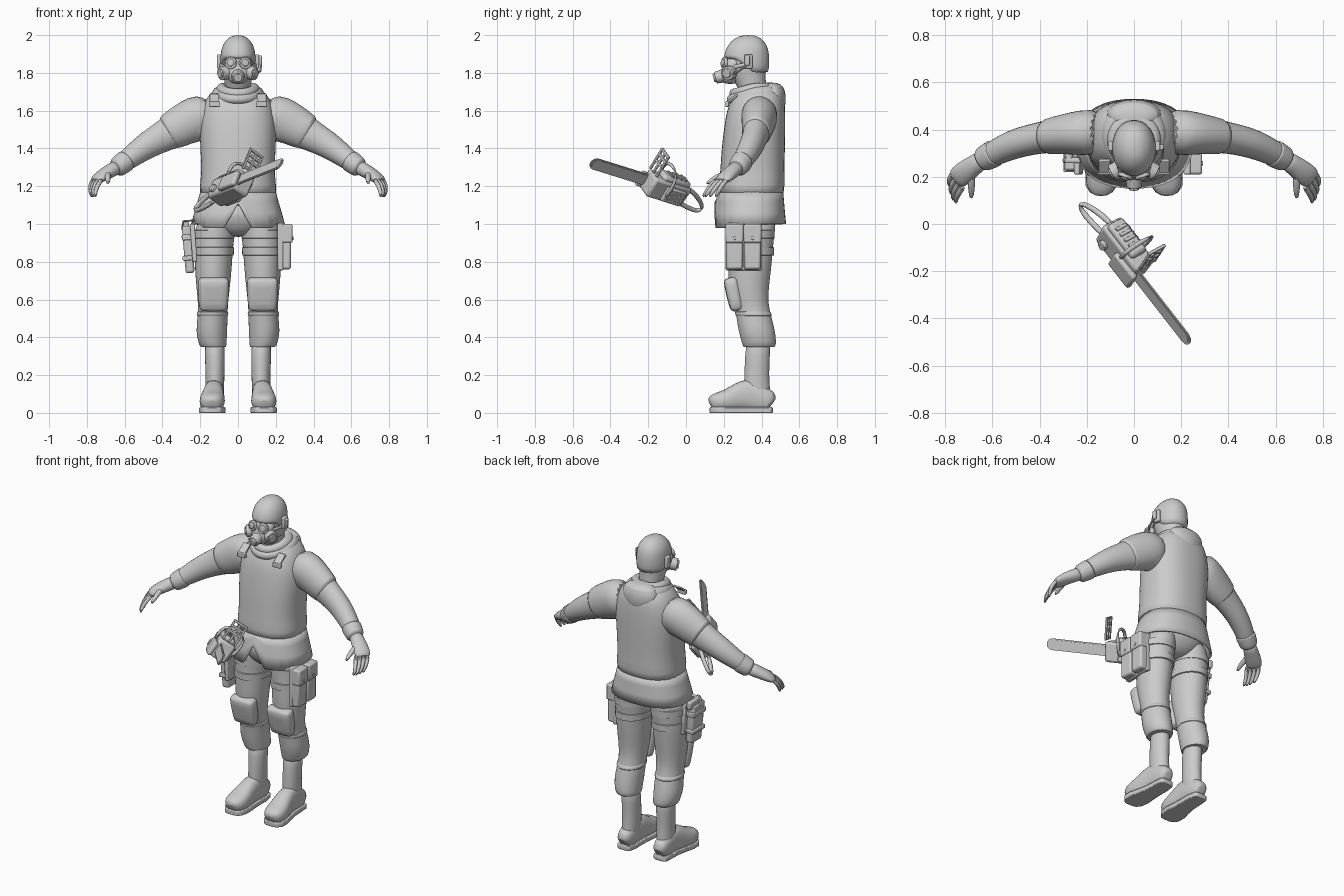
import bpy, bmesh, math
from mathutils import Vector, Matrix

grey = bpy.data.materials.new("matte grey")
grey.diffuse_color = (0.6, 0.6, 0.6, 1)


def finish(name, bm, angle=40, sub=0, solid=0, bevel=0):
    bmesh.ops.recalc_face_normals(bm, faces=bm.faces)
    me = bpy.data.meshes.new(name)
    bm.to_mesh(me)
    bm.free()
    ob = bpy.data.objects.new(name, me)
    bpy.context.collection.objects.link(ob)
    me.materials.append(grey)
    if solid:
        m = ob.modifiers.new("solid", "SOLIDIFY")
        m.thickness = solid
    if bevel:
        m = ob.modifiers.new("bevel", "BEVEL")
        m.width, m.segments = bevel, 2
    if sub:
        m = ob.modifiers.new("sub", "SUBSURF")
        m.levels = m.render_levels = sub
    bpy.ops.object.select_all(action="DESELECT")
    bpy.context.view_layer.objects.active = ob
    ob.select_set(True)
    bpy.ops.object.shade_smooth_by_angle(angle=math.radians(angle))
    return ob


def ring(c, u, v, a, b, sides=16, n=2.0):
    """Superellipse ring around c in the plane of u and v."""
    out = []
    for i in range(sides):
        t = 2 * math.pi * i / sides
        p, q = math.cos(t), math.sin(t)
        out.append(c + u * math.copysign(abs(p) ** (2 / n), p) * a + v * math.copysign(abs(q) ** (2 / n), q) * b)
    return out


def loft(name, rings, caps=True, loop=False, **kw):
    bm = bmesh.new()
    rows = [[bm.verts.new(p) for p in r] for r in rings]
    k = len(rows[0])
    pairs = list(zip(rows, rows[1:])) + ([(rows[-1], rows[0])] if loop else [])
    for r, q in pairs:
        for i in range(k):
            bm.faces.new((r[i], r[(i + 1) % k], q[(i + 1) % k], q[i]))
    if caps and not loop:
        bm.faces.new(rows[0])
        bm.faces.new(rows[-1])
    return finish(name, bm, **kw)


X, Y, Z = Vector((1, 0, 0)), Vector((0, 1, 0)), Vector((0, 0, 1))


def stack(name, rows, s=1, n=2.0, sides=20, **kw):
    """Horizontal rings: z, x, y, half width, half depth."""
    return loft(name, [ring(Vector((s * x, y, z)), X, Y, a, b, sides, n) for z, x, y, a, b in rows], **kw)


def tube(name, pts, s=1, sides=14, n=2.0, loop=False, **kw):
    """Rings across a path: x, y, z, half width, half height."""
    P = [Vector((s * p[0], p[1], p[2])) for p in pts]
    rings = []
    for i, p in enumerate(P):
        a = P[i - 1] if i or loop else p
        b = P[(i + 1) % len(P)] if i < len(P) - 1 or loop else p
        d = (b - a).normalized()
        side = d.cross(Z)
        side = side.normalized() if side.length > 1e-3 else X
        rings.append(ring(p, side, side.cross(d), pts[i][3], pts[i][4], sides, n))
    return loft(name, rings, loop=loop, **kw)


def frame(c, u=X, v=Y, w=Z):
    m = Matrix((u, v, w)).transposed().to_4x4()
    m.translation = Vector(c)
    return m


def box(name, mat, size, bevel=0.006, taper=1.0, **kw):
    bm = bmesh.new()
    bmesh.ops.create_cube(bm, size=1)
    for v in bm.verts:
        k = taper if v.co.z < 0 else 1
        v.co = mat @ Vector((v.co.x * size[0] * k, v.co.y * size[1] * k, v.co.z * size[2]))
    return finish(name, bm, bevel=bevel, **kw)


def disc(name, c, axis, r, depth, r2=None, bevel=0.004):
    bm = bmesh.new()
    bmesh.ops.create_cone(bm, cap_ends=True, segments=24, radius1=r, radius2=r2 or r, depth=depth)
    bm.transform(Matrix.Translation(c) @ Vector(axis).to_track_quat("Z", "Y").to_matrix().to_4x4())
    return finish(name, bm, bevel=bevel)


# Torso vest, jacket skirt and pelvis
stack("vest", [(1.13, 0, .345, .216, .178), (1.2, 0, .348, .2, .174), (1.3, 0, .352, .195, .17), (1.42, 0, .357, .201, .168),
               (1.52, 0, .365, .205, .162), (1.6, 0, .37, .195, .156), (1.67, 0, .383, .168, .138),
               (1.71, 0, .385, .13, .11), (1.74, 0, .38, .07, .08)], n=2.4, sides=28, sub=1)
skirt = [ring(Vector((0, y, z)), X, Y, a, b, 48, 2.3) for z, y, a, b in
         [(1.17, .347, .2, .168), (1.12, .345, .214, .174), (1.06, .342, .232, .182), (1.0, .34, .248, .19)]]
for k, r in enumerate(skirt):
    for p in r:
        if p.y < .34:
            p.z += max(0, .11 - abs(p.x) * 1.7) * k / 3
        if k == 3 and p.y < .3 and .07 < abs(p.x) < .2:
            p.z -= .02
loft("jacket_skirt", skirt, caps=False, solid=.012)
stack("pelvis", [(.93, 0, .345, .05, .07), (.97, 0, .345, .13, .12), (1.03, 0, .345, .205, .15), (1.12, 0, .345, .2, .16)], n=2.3, sub=1)

# Collar and hood around the neck
for name, rx, ry, cy, zb, zf, r0, r1 in [("collar", .088, .108, .355, 1.715, 1.69, .028, .036),
                                         ("hood", .105, .135, .365, 1.69, 1.66, .026, .05)]:
    pts = []
    for i in range(20):
        t = 2 * math.pi * i / 20
        k = (1 + math.cos(t)) / 2
        r = r0 + (r1 - r0) * k
        pts.append((rx * math.sin(t), cy + ry * math.cos(t) * (.85 + .1 * (1 - k)), zf + (zb - zf) * min(1, k * 2),
                    r * .95, r))
    tube(name, pts, loop=True, sides=10, sub=1)
stack("hood_drape", [(1.59, 0, .47, .05, .045), (1.63, 0, .47, .1, .058), (1.68, 0, .465, .125, .065), (1.73, 0, .46, .105, .06),
                     (1.75, 0, .45, .06, .03)], sub=1)

# Head and helmet
stack("head", [(1.66, 0, .36, .068, .07), (1.75, 0, .345, .07, .08), (1.8, 0, .32, .078, .1), (1.86, 0, .32, .086, .11),
               (1.92, 0, .32, .08, .1)], sub=1)
dome = [ring(Vector((0, y, z)), X, Y, a, b, 24, 2.1) for z, y, a, b in
        [(1.78, .322, .09, .114), (1.83, .322, .094, .12), (1.9, .322, .094, .12), (1.95, .325, .083, .105),
         (1.985, .328, .054, .07), (2.0, .33, .022, .03)]]
for p in dome[0] + dome[1]:
    k = min(1, max(0, (.36 - p.y) / .1))
    p.z += (1.875 if p in dome[0] else 1.885) * k - p.z * k
loft("helmet", dome, sub=1)

# Breathing mask
stack("mask", [(1.74, 0, .235, .03, .035), (1.765, 0, .232, .052, .052), (1.8, 0, .238, .068, .056), (1.84, 0, .25, .076, .056),
               (1.885, 0, .26, .076, .056)], sub=1)
disc("mask_nozzle", (0, .18, 1.78), (0, -1, -.25), .036, .05, .031)
disc("mask_outlet", (0, .154, 1.775), (0, -1, -.25), .023, .018)
for s in (-1, 1):
    disc("eye_rim", (s * .037, .203, 1.852), (s * .35, -1, .1), .032, .018)
    disc("eye_lens", (s * .039, .195, 1.853), (s * .35, -1, .1), .024, .016, .016)
    disc("filter", (s * .072, .228, 1.8), (s * .85, -.5, -.15), .037, .045)
    disc("filter_cap", (s * .092, .216, 1.797), (s * .85, -.5, -.15), .025, .016)
    box("earpiece", frame((s * .1, .33, 1.86)), (.022, .042, .075))
    tube("mask_strap", [(.068, .25, 1.83, .005, .01), (.092, .29, 1.84, .005, .01), (.096, .34, 1.845, .005, .01)], s, sides=8)
box("radio", frame((.118, .325, 1.865)), (.016, .025, .055))
tube("radio_boom", [(.122, .32, 1.84, .006, .006), (.118, .28, 1.81, .006, .006), (.09, .235, 1.79, .006, .006)], sides=8)

for s in (-1, 1):
    # Arms and gloves
    tube("arm", [(.12, .39, 1.585, .1, .115), (.23, .385, 1.55, .092, .122), (.32, .377, 1.505, .076, .1), (.40, .365, 1.462, .068, .084),
                 (.48, .348, 1.418, .066, .074), (.55, .322, 1.368, .061, .063), (.61, .29, 1.322, .053, .053),
                 (.66, .262, 1.288, .046, .046)], s, sub=1)
    tube("sleeve", [(.13, .39, 1.6, .1, .1), (.22, .388, 1.562, .1, .124), (.3, .38, 1.52, .086, .112), (.37, .37, 1.482, .079, .1),
                    (.375, .37, 1.479, .068, .085)], s, sub=1)
    tube("glove_cuff", [(.585, .305, 1.342, .05, .05), (.592, .3, 1.336, .063, .063), (.618, .286, 1.316, .057, .057),
                        (.64, .274, 1.3, .056, .056), (.652, .267, 1.293, .042, .042)], s, sub=1)
    tube("palm", [(.635, .277, 1.304, .042, .042), (.67, .255, 1.285, .042, .038), (.71, .225, 1.262, .05, .034),
                  (.745, .197, 1.237, .05, .026), (.76, .185, 1.225, .038, .015)], s, sub=1)
    for k, l in [(-.036, .95), (-.012, 1.05), (.012, 1.0), (.036, .85)]:
        a, b = .742 + k * .6, .192 + k * .8
        tube("finger", [(a, b, 1.24, .013, .014), (a + .024 * l, b - .035 * l, 1.205, .013, .014),
                        (a + .03 * l - k * .2, b - .062 * l, 1.168, .012, .012), (a + .024 * l - k * .3, b - .078 * l, 1.142, .007, .007)],
             s, sides=8, sub=1)
    tube("thumb", [(.69, .235, 1.272, .02, .02), (.69, .185, 1.258, .018, .018), (.688, .14, 1.235, .015, .015),
                   (.69, .107, 1.212, .008, .008)], s, sides=8, sub=1)
    # Shoulder buckles and straps
    box("shoulder_strap", frame((s * .125, .245, 1.665), X, Vector((0, .8, .6)), Vector((0, -.6, .8))), (.05, .07, .012), .003)
    box("strap_buckle", frame((s * .125, .218, 1.635)), (.056, .02, .03), .004)

    # Trousers
    stack("trouser_leg", [(1.06, .105, .345, .09, .14), (.97, .122, .345, .11, .128), (.9, .128, .342, .105, .122), (.8, .13, .338, .1, .118),
                          (.72, .131, .335, .095, .112), (.64, .132, .335, .087, .102), (.57, .132, .345, .079, .092),
                          (.5, .135, .362, .08, .094), (.43, .14, .375, .084, .098), (.37, .135, .388, .075, .092),
                          (.345, .13, .388, .07, .086), (.35, .125, .38, .05, .06)], s, sub=1)
    for z, y, r in [(.945, .343, .109), (.855, .34, .105)]:
        stack("thigh_band", [(z - .022, .128, y, r - .004, .122), (z - .02, .128, y, r, .126), (z + .02, .127, y, r + .002, .127),
                             (z + .022, .127, y, r - .003, .122)], s, sides=32)
    stack("knee_fold", [(.5, .135, .36, .07, .085), (.515, .135, .36, .086, .1), (.535, .134, .352, .084, .097), (.55, .133, .35, .07, .08)], s, sub=1)
    # Knee pad
    tilt = Matrix.Rotation(math.radians(12), 4, "X")
    box("knee_pad", frame((s * .13, .253, .628)) @ tilt, (.172, .085, .185), .028, .9, sub=1)

    # Boots
    stack("boot_shaft", [(.4, .124, .385, .052, .066), (.3, .122, .378, .054, .066), (.2, .122, .374, .05, .066), (.13, .122, .375, .05, .07),
                         (.05, .124, .385, .046, .066)], s, sub=1)
    foot = [(.128, .46, .05, .028, .03), (.128, .45, .06, .045, .055), (.125, .4, .075, .052, .072), (.127, .33, .1, .053, .092),
            (.131, .27, .082, .06, .075), (.136, .21, .064, .07, .056), (.139, .16, .058, .066, .05), (.139, .132, .052, .046, .038),
            (.139, .125, .048, .022, .02)]
    tube("boot_foot", foot, s, n=2.5, sub=1)
    sole = [(s * x, y, w) for x, y, z, w, h in foot]
    bm = bmesh.new()
    lo = [bm.verts.new((x + d * w, y, 0)) for d, seq in ((1, sole), (-1, sole[::-1])) for x, y, w in seq]
    up = bmesh.ops.extrude_face_region(bm, geom=[bm.faces.new(lo)])["geom"]
    bmesh.ops.translate(bm, vec=(0, 0, .03), verts=[g for g in up if isinstance(g, bmesh.types.BMVert)])
    finish("boot_sole", bm, bevel=.005)

# Double pouch on one thigh
for y in (.257, .352):
    box("pouch", frame((.245, y, .865)), (.07, .088, .21), .012)
    box("pouch_flap", frame((.25, y, .95)), (.078, .094, .1), .01)
    disc("pouch_snap", (.29, y, .925), (1, 0, 0), .009, .006, bevel=.001)
box("pouch_back", frame((.225, .305, .88)), (.03, .19, .25), .006)

# Holster on the other thigh
lean = Matrix.Rotation(math.radians(-4), 4, "Y")
box("holster", frame((-.262, .285, .865)) @ lean, (.055, .12, .25), .012, .85)
box("holster_plate", frame((-.235, .29, .9)) @ lean, (.025, .16, .2), .006)
box("holster_strap", frame((-.266, .285, .93)) @ lean, (.064, .13, .03), .005)
box("holster_band", frame((-.262, .285, .82)) @ lean, (.064, .125, .025), .005)
box("sidearm_grip", frame((-.275, .32, .995)) @ lean, (.03, .1, .05), .008)
tube("holster_loop", [(-.22, .27, 1.02, .012, .005), (-.29, .27, 1.015, .012, .005), (-.298, .27, .97, .012, .005)], sides=8)

# Chainsaw, in its own tilted frame: u forward, v side, w up
u = Vector((.6, -.77, .24)).normalized()
s0 = u.cross(Z).normalized() * -1
w0 = (Z - u * u.z).normalized()
w = w0 * math.cos(.6) + s0 * math.sin(.6)
v = w.cross(u)
saw = frame((-.04, -.11, 1.19), u, v, w)


def at(a, b, c):
    return saw @ Matrix.Translation((a, b, c))


def saw_tube(name, pts, r):
    tube(name, [(*(saw @ Vector(p)), r, r) for p in pts], sides=8, sub=1)


box("saw_body", at(0, 0, 0), (.25, .11, .12), .015, .95)
box("saw_cover", at(-.02, 0, .06), (.18, .085, .05), .015)
box("saw_side_case", at(.07, -.06, -.015), (.14, .03, .09), .01)
box("saw_starter", at(-.03, .06, -.005), (.13, .025, .09), .01)
for i in range(4):
    box("saw_vent", at(-.07 + i * .026, .074, 0), (.013, .008, .06), .002)
    box("saw_top_vent", at(-.07 + i * .03, 0, .086), (.015, .06, .008), .002)
disc("saw_fuel_cap", saw @ Vector((-.07, -.06, -.02)), v, .022, .02)
for name, x0, x1, h, t in [("saw_bar", .1, .49, .027, .012), ("saw_chain", .1, .5, .034, .006)]:
    bm = bmesh.new()
    prof = [(x0, h), (x0, -h)] + [(x1 - h + h * math.sin(k * math.pi / 8), -h * math.cos(k * math.pi / 8)) for k in range(9)]
    f = bm.faces.new([bm.verts.new((a, -.03 - t / 2, c)) for a, c in prof])
    up = bmesh.ops.extrude_face_region(bm, geom=[f])["geom"]
    bmesh.ops.translate(bm, vec=(0, t, 0), verts=[g for g in up if isinstance(g, bmesh.types.BMVert)])
    bm.transform(saw)
    finish(name, bm, angle=30)
saw_tube("saw_rear_handle", [(-.1, 0, .04), (-.17, 0, .03), (-.25, 0, -.01), (-.29, 0, -.045), (-.275, 0, -.075), (-.2, 0, -.07), (-.1, 0, -.05)], .014)
saw_tube("saw_front_handle", [(.02, .06, -.03), (.03, .09, .03), (.04, .085, .12), (.045, .04, .14), (.045, -.04, .135), (.04, -.07, .09), (.03, -.06, .02)], .011)
for b in (-.04, 0, .04):
    box("saw_guard_post", at(.125, b, .13), (.012, .014, .13), .003)
for c in (.125, .16, .192):
    box("saw_guard_bar", at(.125, 0, c), (.014, .094, .014), .003)
